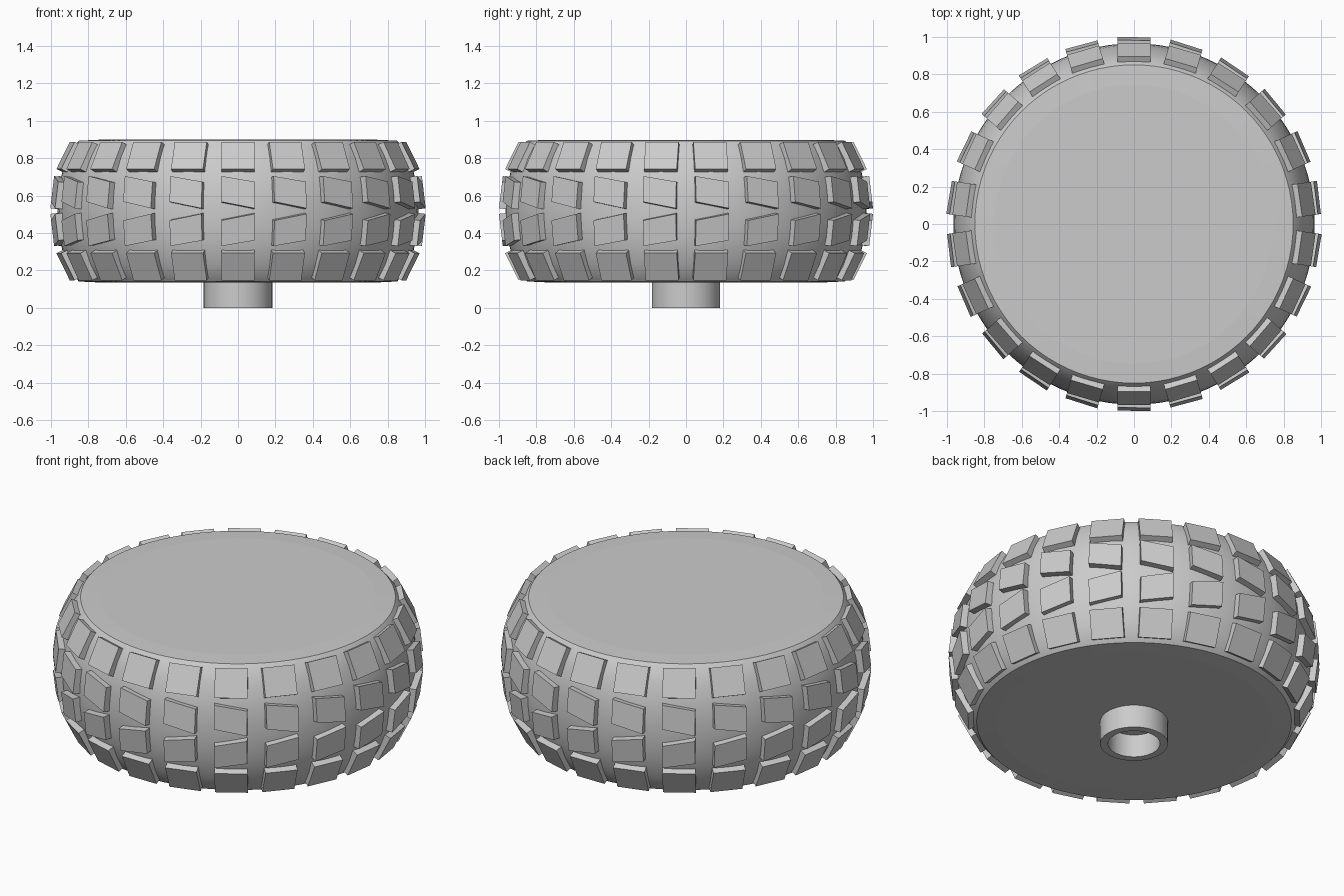
import bpy, bmesh, math
from mathutils import Vector, Matrix

cube = bpy.data.objects.get("Cube")
if cube:
    bpy.data.objects.remove(cube)

MID = 0.517      # height of the wheel's middle plane
HALF = 0.381     # half the wheel's width
BLOCKS = 22      # tread blocks per row

grey = bpy.data.materials.new("plain_grey")
grey.use_nodes = True
grey.diffuse_color = (0.6, 0.6, 0.6, 1)
grey.node_tree.nodes["Principled BSDF"].inputs["Base Color"].default_value = (0.6, 0.6, 0.6, 1)


def finish(name, bm, smooth):
    bmesh.ops.recalc_face_normals(bm, faces=bm.faces)
    mesh = bpy.data.meshes.new(name)
    bm.to_mesh(mesh)
    bm.free()
    mesh.materials.append(grey)
    obj = bpy.data.objects.new(name, mesh)
    bpy.context.collection.objects.link(obj)
    if smooth:
        bpy.ops.object.select_all(action='DESELECT')
        obj.select_set(True)
        bpy.context.view_layer.objects.active = obj
        bpy.ops.object.shade_smooth_by_angle(angle=math.radians(30))
    return obj


def lathe(name, profile, steps=88):
    """Turn a closed (radius, z) profile around the z axis."""
    bm = bmesh.new()
    verts = [bm.verts.new((r, 0, z)) for r, z in profile]
    edges = [bm.edges.new((a, b)) for a, b in zip(verts, verts[1:] + verts[:1])]
    bmesh.ops.spin(bm, geom=verts + edges, axis=(0, 0, 1), cent=(0, 0, 0),
                   angle=math.tau, steps=steps, use_merge=True)
    bmesh.ops.remove_doubles(bm, verts=bm.verts, dist=1e-5)
    return finish(name, bm, True)


def tread_row(name, corners, side):
    """A ring of blocks; corners are (x, radius, height from the middle)."""
    bm = bmesh.new()
    outer = [Vector((x, -r, h)) for x, r, h in corners]
    normal = (outer[1] - outer[0]).cross(outer[2] - outer[0]).normalized()
    if normal.y > 0:
        normal.negate()
    inner = [p - normal * 0.07 for p in outer]
    for i in range(BLOCKS):
        place = (Matrix.Rotation(math.tau * i / BLOCKS, 4, 'Z')
                 @ Matrix.Translation((0, 0, MID)) @ Matrix.Diagonal((1, 1, side, 1)))
        a = [bm.verts.new(place @ p) for p in outer]
        b = [bm.verts.new(place @ p) for p in inner]
        bm.faces.new(a)
        bm.faces.new(b[::-1])
        for j in range(4):
            k = (j + 1) % 4
            bm.faces.new((a[j], b[j], b[k], a[k]))
    return finish(name, bm, False)


# Tyre: rounded profile mirrored about the middle plane
upper = [(0.965, 0.0), (0.962, 0.07), (0.954, 0.14), (0.938, 0.21),
         (0.91, 0.285), (0.878, 0.345), (0.85, 0.376), (0.745, HALF)]
tyre_profile = ([(r, MID + h) for r, h in upper]
                + [(r, MID - h) for r, h in reversed(upper[1:])])
lathe("tyre", tyre_profile)

# Solid hub disc filling the tyre
lathe("hub_disc", [(0, MID + HALF), (0.745, MID + HALF),
                   (0.745, MID - HALF), (0, MID - HALF)])

# Hollow axle sleeve under the hub
lathe("axle_sleeve", [(0.183, 0), (0.183, 0.15), (0.14, 0.15), (0.14, 0)], 64)

# Tread: square shoulder blocks and slanted centre blocks
W = 0.089
shoulder = [(-W, 0.895, 0.37), (W, 0.895, 0.37), (W, 0.967, 0.225), (-W, 0.967, 0.225)]
centre = [(x, 1.0 - 0.12 * (h - 0.015), h)
          for x, h in ((-W, 0.187), (W, 0.157), (W, 0.015), (-W, 0.05))]
for label, side in (("upper", 1), ("lower", -1)):
    tread_row(label + "_shoulder_tread", shoulder, side)
    tread_row(label + "_centre_tread", centre, side)
